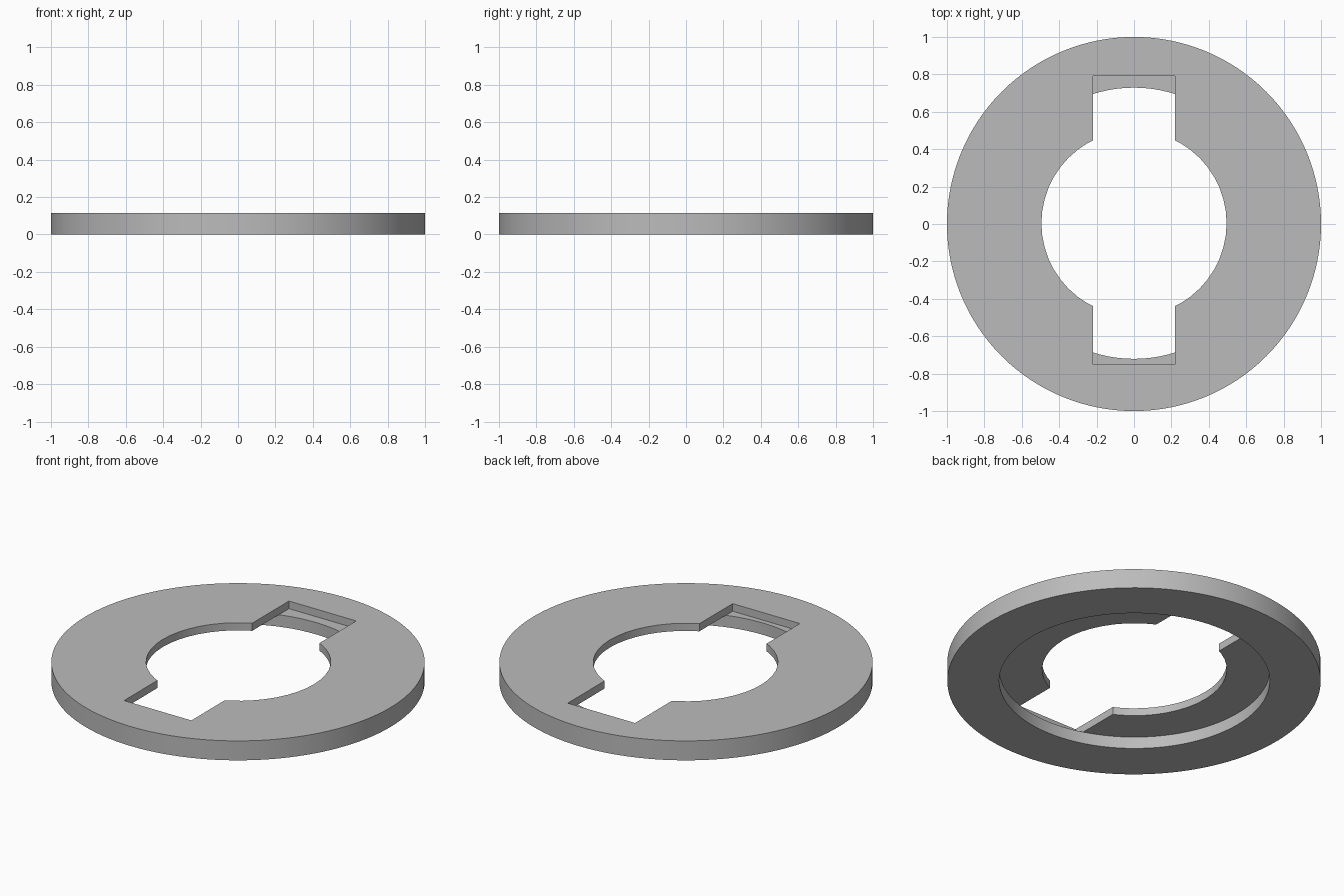
import bpy
import math

if "Cube" in bpy.data.objects:
    bpy.data.objects.remove(bpy.data.objects["Cube"], do_unlink=True)

HEIGHT = 0.115
LEDGE = 0.07      # underside of the top plate
CENTRE_Y = 0.004  # the openings sit slightly behind the centre

grey = bpy.data.materials.new("plain grey")
grey.use_nodes = True
grey.diffuse_color = (0.5, 0.5, 0.5, 1)
grey.node_tree.nodes["Principled BSDF"].inputs["Base Color"].default_value = (0.5, 0.5, 0.5, 1)


def finish(obj, name):
    obj.name = name
    obj.data.materials.append(grey)
    return obj


def disc(name, radius, bottom, top, y=0, sides=96):
    bpy.ops.mesh.primitive_cylinder_add(vertices=sides, radius=radius, depth=top - bottom,
                                        location=(0, y, (top + bottom) / 2))
    return finish(bpy.context.object, name)


def block(name, width, front, back, bottom, top):
    bpy.ops.mesh.primitive_cube_add(size=1, location=(0, (front + back) / 2, (bottom + top) / 2))
    obj = bpy.context.object
    obj.scale = (width, back - front, top - bottom)
    bpy.ops.object.transform_apply(location=False, rotation=False, scale=True)
    return finish(obj, name)


# Flat ring body
ring = disc("ring_plate", 1, 0, HEIGHT, sides=128)

# Slot through the top plate, round centre hole, wide recess underneath
cutters = [
    block("slot_cutter", 0.44, -0.75, 0.79, LEDGE, 0.3),
    disc("hole_cutter", 0.495, -0.2, 0.4, CENTRE_Y, 48),
    disc("recess_cutter", 0.725, -0.2, LEDGE, CENTRE_Y),
]
for cutter in cutters:
    cut = ring.modifiers.new(cutter.name, 'BOOLEAN')
    cut.operation = 'DIFFERENCE'
    cut.solver = 'EXACT'
    cut.object = cutter
    cutter.hide_render = True
    cutter.hide_set(True)

# Bake the cuts, then smooth the round walls and keep the rims sharp
bpy.ops.object.select_all(action='DESELECT')
ring.select_set(True)
bpy.context.view_layer.objects.active = ring
for cutter in cutters:
    bpy.ops.object.modifier_apply(modifier=cutter.name)
    bpy.data.objects.remove(cutter, do_unlink=True)
bpy.ops.object.shade_smooth_by_angle(angle=math.radians(30))
